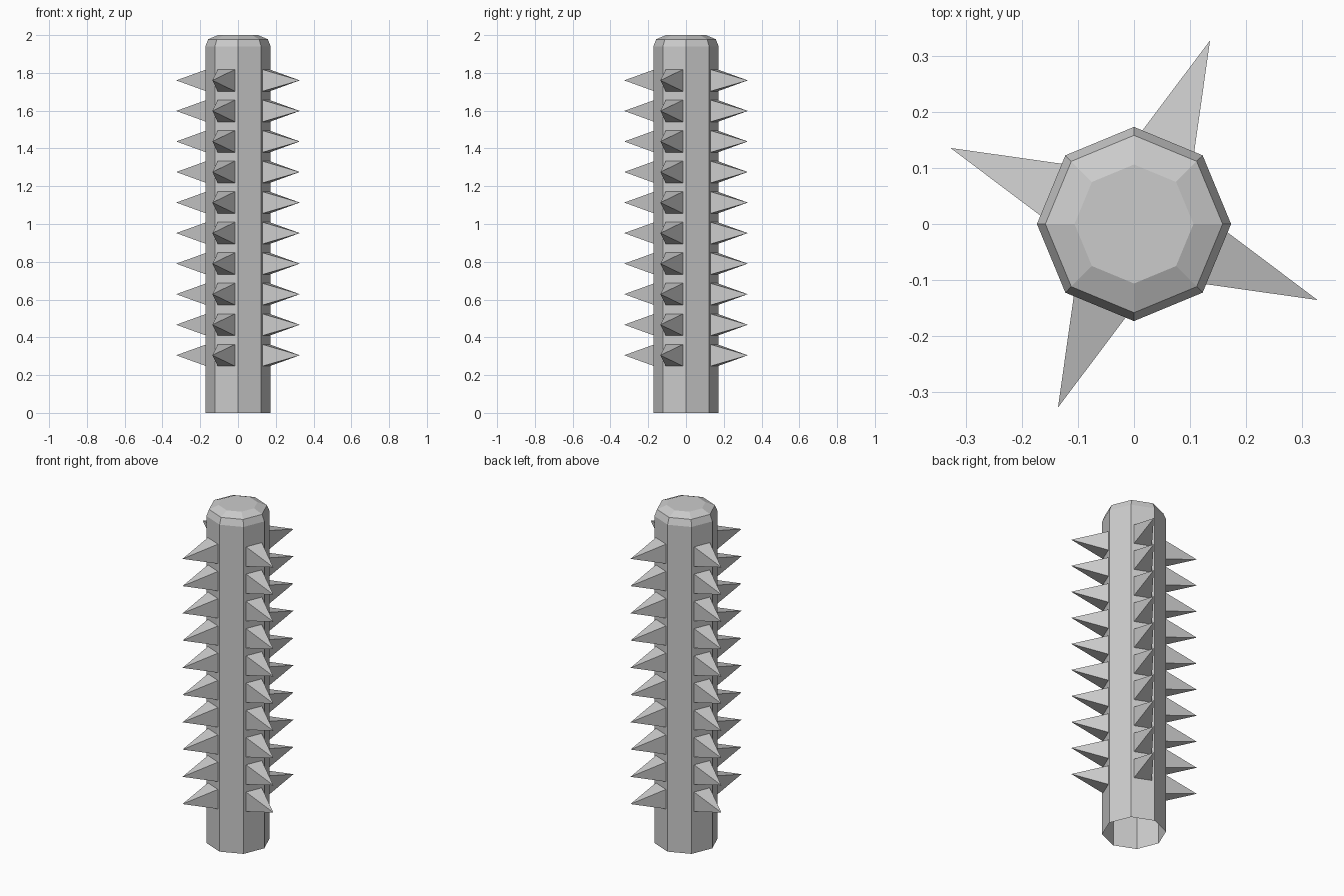
import bpy, math

if "Cube" in bpy.data.objects:
    bpy.data.objects.remove(bpy.data.objects["Cube"])

R = 0.173
APOTHEM = R * math.cos(math.pi / 8)


def make_object(name, verts, faces):
    mesh = bpy.data.meshes.new(name)
    mesh.from_pydata(verts, [], faces)
    mesh.update()
    obj = bpy.data.objects.new(name, mesh)
    bpy.context.collection.objects.link(obj)
    return obj


# Octagonal post: stacked rings, chamfered closed top, open bottom
profile = [(R, 0.0), (R, 1.94), (0.158, 1.978), (0.106, 2.0)]
verts, faces = [], []
for r, z in profile:
    for k in range(8):
        a = k * math.pi / 4
        verts.append((r * math.cos(a), r * math.sin(a), z))
for i in range(len(profile) - 1):
    for k in range(8):
        n = (k + 1) % 8
        faces.append((i * 8 + k, i * 8 + n, i * 8 + 8 + n, i * 8 + 8 + k))
faces.append(tuple(range(24, 32)))
make_object("post", verts, faces)


# Rows of four-sided spikes on every second face of the post
def spike_row(name, angle):
    c, s = math.cos(angle), math.sin(angle)
    verts, faces = [], []
    for i in range(10):
        z = 0.305 + i * 0.1617
        b = len(verts)
        for t, h in ((-0.05, -0.058), (0.05, -0.058), (0.05, 0.058), (-0.05, 0.058)):
            verts.append((APOTHEM * c - t * s, APOTHEM * s + t * c, z + h))
        verts.append((0.354 * c, 0.354 * s, z))
        faces += [(b + k, b + (k + 1) % 4, b + 4) for k in range(4)]
    make_object(name, verts, faces)


for n in range(4):
    spike_row(f"spike_row_{n + 1}", math.radians(67.5 + 90 * n))
